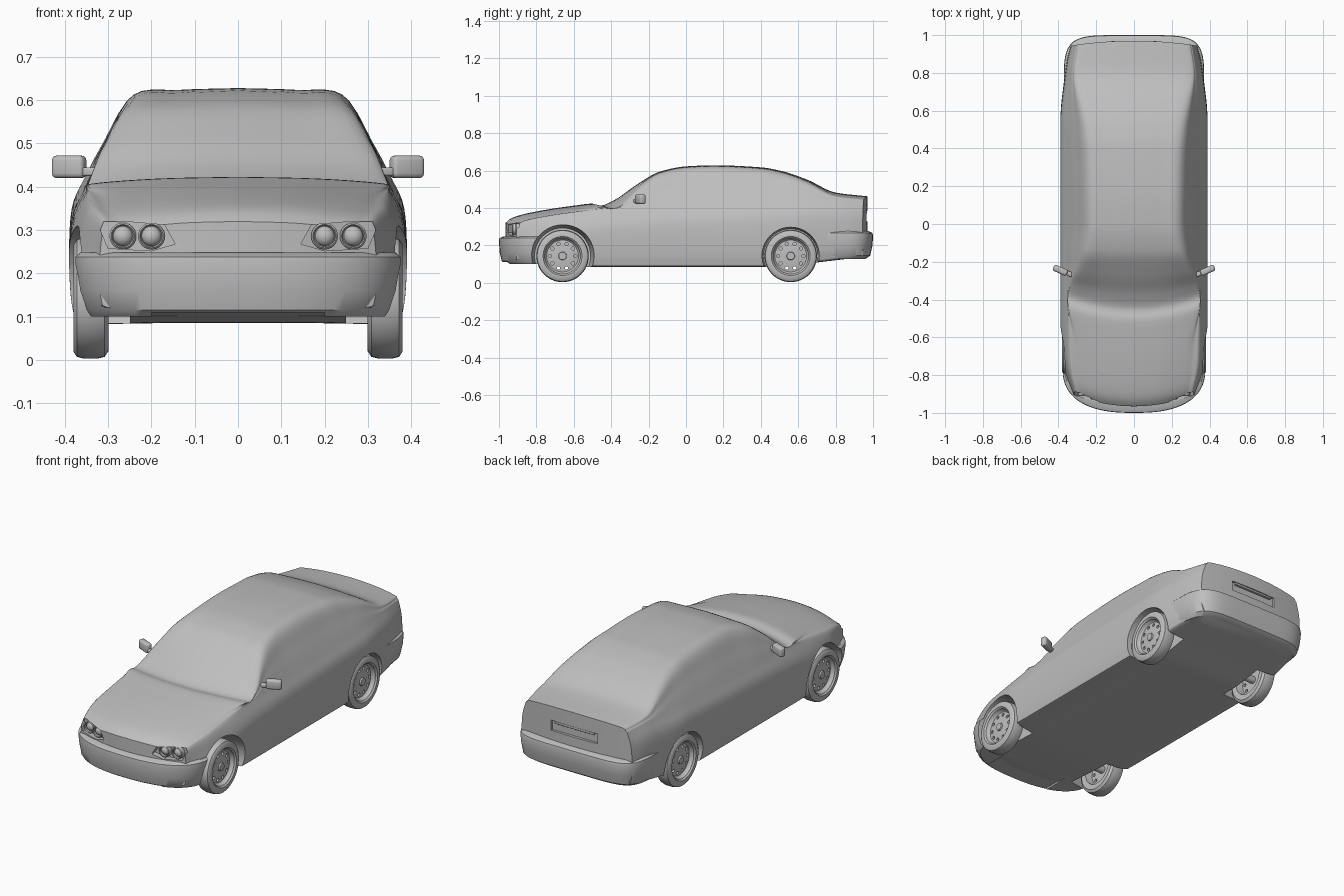
import bpy, bmesh, math
from mathutils import Vector, Matrix

if "Cube" in bpy.data.objects:
    bpy.data.objects.remove(bpy.data.objects["Cube"])

GREY = (0.52, 0.52, 0.52, 1)
paint = bpy.data.materials.new("plain_grey")
paint.diffuse_color = GREY
paint.use_nodes = True
paint.node_tree.nodes["Principled BSDF"].inputs["Base Color"].default_value = GREY


# ---------- helpers ----------
def finish(name, bm):
    bmesh.ops.recalc_face_normals(bm, faces=bm.faces)
    if bm.calc_volume(signed=True) < 0:
        bmesh.ops.reverse_faces(bm, faces=bm.faces)
    me = bpy.data.meshes.new(name)
    bm.to_mesh(me)
    bm.free()
    me.materials.append(paint)
    ob = bpy.data.objects.new(name, me)
    bpy.context.collection.objects.link(ob)
    return ob


def activate(ob):
    bpy.ops.object.select_all(action='DESELECT')
    ob.select_set(True)
    bpy.context.view_layer.objects.active = ob


def smooth(ob, angle=35):
    activate(ob)
    bpy.ops.object.shade_smooth_by_angle(angle=math.radians(angle))
    return ob


def add_loft(bm, rings):
    """Skin closed rings of equal length and cap both ends."""
    rows = [[bm.verts.new(p) for p in ring] for ring in rings]
    n = len(rows[0])
    for a, b in zip(rows, rows[1:]):
        for i in range(n):
            j = (i + 1) % n
            bm.faces.new((a[i], a[j], b[j], b[i]))
    bm.faces.new(rows[0])
    bm.faces.new(rows[-1])


def loft(name, rings):
    bm = bmesh.new()
    add_loft(bm, rings)
    return finish(name, bm)


def lathe_rings(profile, side, y, z, n=40):
    """Rings around the x axis from (x, radius) pairs."""
    turn = [math.tau * i / n for i in range(n)]
    return [[(side * x, y + r * math.cos(t), z + r * math.sin(t)) for t in turn]
            for x, r in profile]


def block(name, size, at, turn=0, bevel=0.0):
    bm = bmesh.new()
    m = Matrix.Translation(at) @ Matrix.Rotation(turn, 4, 'Z') @ Matrix.Diagonal((*size, 1))
    bmesh.ops.create_cube(bm, size=1, matrix=m)
    if bevel:
        bmesh.ops.bevel(bm, geom=bm.edges[:], offset=bevel, segments=3,
                        profile=0.5, affect='EDGES')
    return finish(name, bm)


def cut(ob, cutters):
    """Subtract each cutter, keeping the first solver result that is sound."""
    for c in cutters:
        c.hide_render = True
        before = len(ob.data.polygons)
        for solver in ('MANIFOLD', 'EXACT', 'FLOAT'):
            mod = ob.modifiers.new("cut", 'BOOLEAN')
            mod.operation, mod.solver, mod.object = 'DIFFERENCE', solver, c
            graph = bpy.context.evaluated_depsgraph_get()
            count = len(ob.evaluated_get(graph).data.polygons)
            if count > before * .6 and count != before:
                activate(ob)
                bpy.ops.object.modifier_apply(modifier=mod.name)
                break
            ob.modifiers.remove(mod)


def curve(keys, s):
    """Monotone cubic through (s, value) keys."""
    if s <= keys[0][0]:
        return keys[0][1]
    if s >= keys[-1][0]:
        return keys[-1][1]
    slope = [(b[1] - a[1]) / (b[0] - a[0]) for a, b in zip(keys, keys[1:])]
    tan = [slope[0]] + [2 * p * q / (p + q) if p * q > 0 else 0
                        for p, q in zip(slope, slope[1:])] + [slope[-1]]
    i = max(k for k in range(len(slope)) if keys[k][0] <= s)
    (a, u), (b, v) = keys[i], keys[i + 1]
    h = b - a
    t = (s - a) / h
    return (u * (1 + 2 * t) * (1 - t) ** 2 + tan[i] * h * t * (1 - t) ** 2
            + v * t * t * (3 - 2 * t) + tan[i + 1] * h * t * t * (t - 1))


def spline(pts, steps):
    """Catmull-Rom through a list of vectors."""
    p = [2 * pts[0] - pts[1]] + pts + [2 * pts[-1] - pts[-2]]
    out = []
    for a, b, c, d in zip(p, p[1:], p[2:], p[3:]):
        for k in range(steps):
            t = k / steps
            out.append(0.5 * (2 * b + (c - a) * t + (2 * a - 5 * b + 4 * c - d) * t * t
                              + (3 * b - a - 3 * c + d) * t ** 3))
    return out + [pts[-1]]


# ---------- body shell, lofted nose to tail ----------
NOSE, TAIL = -0.965, 0.97
top_line = [(NOSE, .32), (-.95, .335), (-.9, .358), (-.75, .39), (-.6, .412), (-.5, .423),
            (-.46, .412), (-.38, .444), (-.27, .52), (-.14, .594), (0, .622), (.15, .628),
            (.4, .617), (.52, .595), (.65, .55), (.8, .482), (TAIL, .462)]
under_line = [(NOSE, .12), (-.8, .1), (-.5, .085), (.5, .085), (.7, .11), (TAIL, .14)]
side_width = [(NOSE, .325), (-.9, .352), (-.8, .378), (-.6, .39), (.55, .39), (.75, .372),
              (.9, .352), (TAIL, .335)]
belt_width = [(NOSE, .31), (-.8, .345), (-.5, .352), (.5, .353), (.8, .335), (TAIL, .31)]
belt_line = [(NOSE, .305), (-.9, .33), (-.7, .365), (-.45, .39), (0, .405), (.8, .428), (TAIL, .42)]
edge_width = [(NOSE, .24), (-.7, .27), (-.47, .335), (-.38, .322), (-.14, .257), (0, .24),
              (.3, .243), (.5, .255), (.65, .28), (.8, .3), (TAIL, .28)]
bend_line = [(NOSE, .09), (-.47, .08), (-.1, 0), (.65, 0), (TAIL, -.035)]


def body_ring(s, shrink=1.0):
    zt, zb, wm, ws, zs, wr, bend = (curve(k, s) for k in (
        top_line, under_line, side_width, belt_width, belt_line, edge_width, bend_line))
    zr = zt - .015
    half = [(0, zb), (.45 * wm, zb), (.9 * wm, zb), (.975 * wm, zb + .025), (wm, .22),
            (.985 * wm, zs - .075), (ws, zs), ((ws + wr) / 2 + .006, (zs + zr) / 2),
            (wr, zr), (.55 * wr, zt - .004), (0, zt)]
    pts = spline([Vector(p) for p in half], 5)
    pts += [Vector((-p.x, p.y)) for p in pts[-2:0:-1]]
    mid = (zt + zb) / 2
    return [(p.x * shrink, s + bend * (p.x * shrink / .39) ** 2, mid + (p.y - mid) * shrink)
            for p in pts]


COUNT = 96
inset = [.15, .3, .5, .75, .9]
rings = [body_ring(NOSE, k) for k in inset]
rings += [body_ring(NOSE + (TAIL - NOSE) * i / COUNT) for i in range(COUNT + 1)]
rings += [body_ring(TAIL, k) for k in reversed(inset)]
body = loft("body_shell", rings)


# ---------- bumpers: stacked rounded outlines ----------
def bumper(name, end, start, power, levels):
    rings = []
    for z, w, reach in levels:
        ring = []
        for i in range(49):
            a = math.pi * (i / 48 - .5)
            x = math.copysign(abs(math.sin(a)) ** (2 / power), a) * w
            y = start + (reach - start) * max(math.cos(a), 0) ** (2 / power)
            ring.append((x, end * y, z))
        rings.append(ring)
    return loft(name, rings)


front_bumper = bumper("front_bumper", -1, .76, 2.5, [
    (.1, .345, .965), (.115, .355, .985), (.16, .37, .996), (.22, .378, 1), (.238, .377, .998), (.248, .365, .975)])
rear_bumper = bumper("rear_bumper", 1, .66, 5.5, [
    (.128, .345, .96), (.145, .358, .985), (.2, .368, .997), (.25, .372, 1), (.266, .37, .997), (.276, .36, .975)])

# ---------- cutters: wheel arches, lamp recesses, plate recess ----------
AXLES = {"front": (-.66, .15, .178), "rear": (.56, .145, .158)}
HUB_Z = .143
arches = [loft("arch_cutter", lathe_rings([(.25, inner), (.45, outer)], side, y, HUB_Z))
          for y, inner, outer in AXLES.values() for side in (1, -1)]


def lamp_floor(x):
    return NOSE + .09 * (x / .39) ** 2 + .03


lamp_shape = [(.145, .268), (.17, .312), (.24, .318), (.31, .32), (.318, .3), (.3, .258), (.2, .252)]
recesses = [loft("lamp_cutter", [[(s * x, -1.1, z) for x, z in lamp_shape],
                                 [(s * x, lamp_floor(x), z) for x, z in lamp_shape]])
            for s in (1, -1)]
recesses.append(block("plate_cutter", (.28, .06, .055), (0, .985, .355)))
intake = block("intake_cutter", (.4, .3, .03), (0, -.95, .095))

cut(body, arches + recesses)
cut(front_bumper, arches[:2] + [intake])
cut(rear_bumper, arches[2:])
for c in arches + recesses + [intake]:
    bpy.data.objects.remove(c)
for part in (body, front_bumper, rear_bumper):
    smooth(part)

# handle strip in the plate recess
smooth(block("plate_strip", (.24, .02, .012), (0, .958, .375), bevel=.003))

# ---------- wheels ----------
wheel_profile = [(0, .012), (0, .085), (-.038, .092), (-.041, .122), (-.032, .136), (-.015, .14),
                 (.015, .14), (.032, .136), (.04, .124), (.04, .104), (.034, .1), (.032, .096),
                 (.018, .092), (.012, .085), (.017, .05), (.018, .022), (.026, .02), (.026, .006)]
for end, (y, _, _) in AXLES.items():
    for label, side in (("left", 1), ("right", -1)):
        wheel = loft(f"{end}_{label}_wheel", lathe_rings(
            [(x + .34, r) for x, r in wheel_profile], side, y, HUB_Z, 48))
        bm = bmesh.new()
        for i in range(10):
            a = math.tau * i / 10
            add_loft(bm, lathe_rings([(.32, .009), (.39, .009)], side, y + .068 * math.cos(a),
                                     HUB_Z + .068 * math.sin(a), 12))
        holes = finish("rim_hole_cutter", bm)
        cut(wheel, [holes])
        bpy.data.objects.remove(holes)
        smooth(wheel)
        smooth(loft(f"{end}_{label}_axle", lathe_rings([(.2, .02), (.342, .02)], side, y, HUB_Z, 16)))

# ---------- headlamps and mirrors ----------
for label, side in (("left", 1), ("right", -1)):
    for spot, x in (("inner", .2), ("outer", .266)):
        bm = bmesh.new()
        at = Matrix.Translation((side * x, lamp_floor(x) + .002, .286))
        bmesh.ops.create_uvsphere(bm, u_segments=20, v_segments=12, radius=.023,
                                  matrix=at @ Matrix.Diagonal((1, .8, 1, 1)))
        rim = [(.024, .01), (.024, -.016), (.027, -.02), (.031, -.016), (.031, .01)]
        rows = [[bm.verts.new(at @ Vector((r * math.cos(math.tau * i / 24), d,
                                           r * math.sin(math.tau * i / 24))))
                 for i in range(24)] for r, d in rim]
        for a, b in zip(rows, rows[1:] + rows[:1]):
            for i in range(24):
                j = (i + 1) % 24
                bm.faces.new((a[i], a[j], b[j], b[i]))
        smooth(finish(f"{label}_{spot}_headlamp", bm))
    smooth(block(f"{label}_mirror", (.08, .034, .052), (side * .39, -.245, .446),
                 side * math.radians(24), .011))
    smooth(block(f"{label}_mirror_stalk", (.05, .025, .02), (side * .345, -.262, .435),
                 side * math.radians(24), .005))
